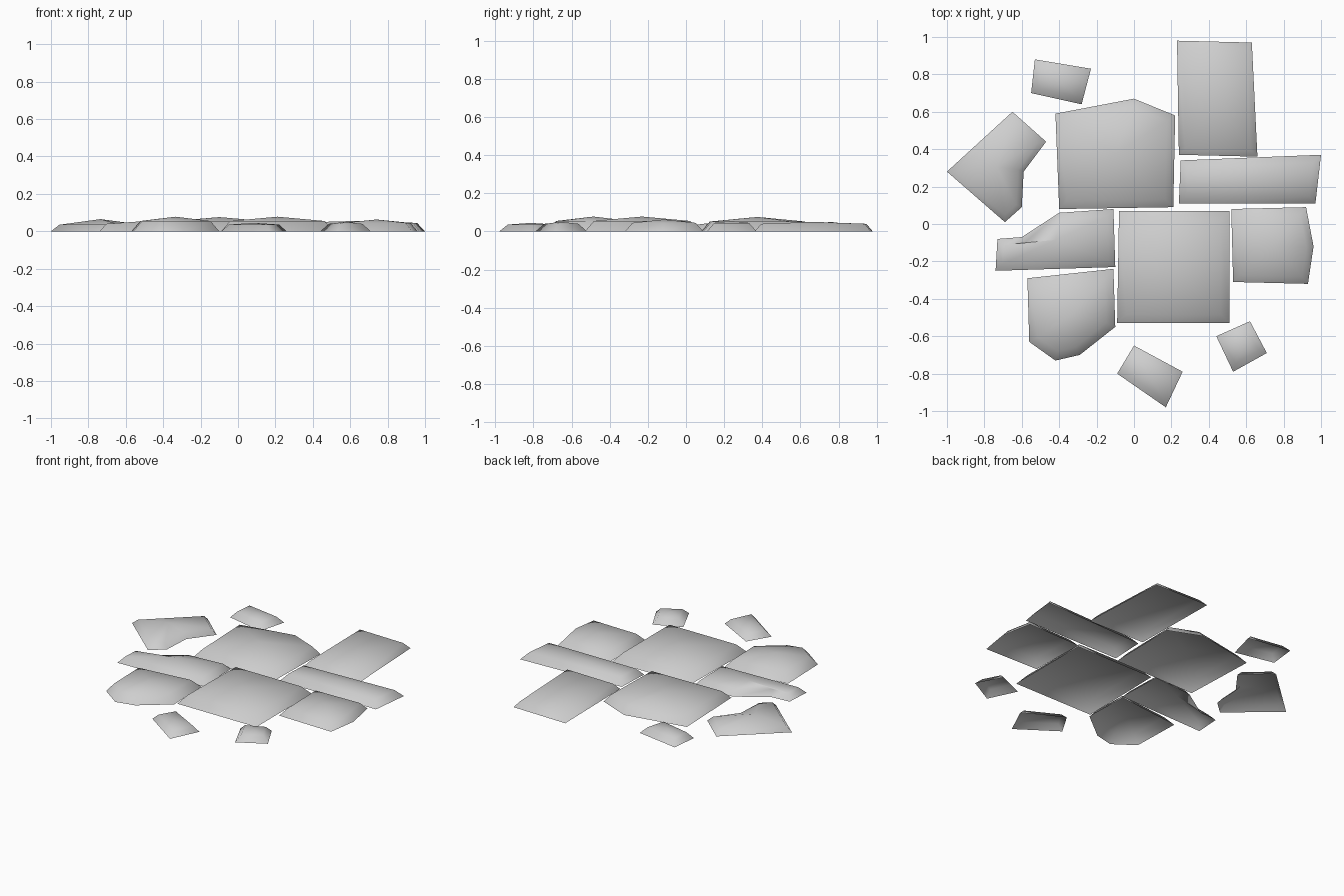
import bpy
import bmesh
from mathutils import Vector

cube = bpy.data.objects.get("Cube")
if cube:
    bpy.data.objects.remove(cube, do_unlink=True)

stone = bpy.data.materials.new("pale_grey_stone")
stone.use_nodes = True
grey = (0.62, 0.62, 0.62, 1.0)
stone.diffuse_color = grey
stone.node_tree.nodes["Principled BSDF"].inputs["Base Color"].default_value = grey


def inset_outline(points, distance):
    """Move every edge of a counter-clockwise outline inwards."""
    result = []
    for i, point in enumerate(points):
        before = (point - points[i - 1]).normalized()
        after = (points[(i + 1) % len(points)] - point).normalized()
        normal_a = Vector((-before.y, before.x))
        normal_b = Vector((-after.y, after.x))
        mitre = (normal_a + normal_b) / (1 + normal_a.dot(normal_b))
        result.append(point + mitre * distance)
    return result


def make_slab(name, outline, shoulder, crown):
    """Open-bottomed slab: sloping rim, then a shallow crowned top."""
    points = [Vector(p) for p in outline]
    area = sum(points[i - 1].cross(p) for i, p in enumerate(points))
    if area < 0:
        points.reverse()
    inner = inset_outline(points, shoulder * 0.85)
    xs = [p.x for p in points]
    ys = [p.y for p in points]
    middle = ((min(xs) + max(xs)) / 2, (min(ys) + max(ys)) / 2, crown)

    bm = bmesh.new()
    rim = [bm.verts.new((p.x, p.y, 0)) for p in points]
    ring = [bm.verts.new((p.x, p.y, shoulder)) for p in inner]
    peak = bm.verts.new(middle)
    for i in range(len(rim)):
        j = (i + 1) % len(rim)
        bm.faces.new((rim[i], rim[j], ring[j], ring[i]))
        bm.faces.new((ring[i], ring[j], peak))
    for face in bm.faces:
        face.smooth = True
    mesh = bpy.data.meshes.new(name)
    bm.to_mesh(mesh)
    bm.free()
    mesh.materials.append(stone)
    slab = bpy.data.objects.new(name, mesh)
    bpy.context.collection.objects.link(slab)


# Large square slabs in the middle
make_slab("centre_front_slab",
          [(-.09, -.53), (.51, -.53), (.51, .07), (-.08, .07)],
          shoulder=.055, crown=.078)
make_slab("centre_back_slab",
          [(-.4, .08), (.21, .09), (.22, .58), (0, .67), (-.42, .59)],
          shoulder=.052, crown=.076)

# Slabs on the +x side
make_slab("back_slab",
          [(.24, .37), (.66, .36), (.63, .97), (.23, .98)],
          shoulder=.04, crown=.05)
make_slab("long_side_slab",
          [(.24, .11), (.97, .11), (1, .37), (.25, .34)],
          shoulder=.045, crown=.055)
make_slab("side_slab",
          [(.53, -.31), (.93, -.32), (.96, -.12), (.92, .09), (.52, .08)],
          shoulder=.045, crown=.063)

# Slabs on the -x side
make_slab("narrow_side_slab",
          [(-.74, -.25), (-.1, -.23), (-.11, .08), (-.4, .06),
           (-.6, -.07), (-.73, -.08)],
          shoulder=.04, crown=.06)
make_slab("rounded_front_slab",
          [(-.56, -.63), (-.42, -.73), (-.29, -.7), (-.1, -.55),
           (-.11, -.24), (-.57, -.29)],
          shoulder=.055, crown=.078)
make_slab("notched_stone",
          [(-1, .28), (-.69, .01), (-.6, .09), (-.59, .28),
           (-.47, .44), (-.65, .6)],
          shoulder=.035, crown=.065)

# Small loose stones around the edge
make_slab("small_back_stone",
          [(-.55, .7), (-.28, .64), (-.23, .83), (-.53, .88)],
          shoulder=.04, crown=.05)
make_slab("small_front_stone",
          [(-.09, -.8), (.17, -.98), (.26, -.79), (0, -.65)],
          shoulder=.036, crown=.045)
make_slab("small_corner_stone",
          [(.44, -.6), (.53, -.79), (.71, -.69), (.62, -.52)],
          shoulder=.04, crown=.05)
